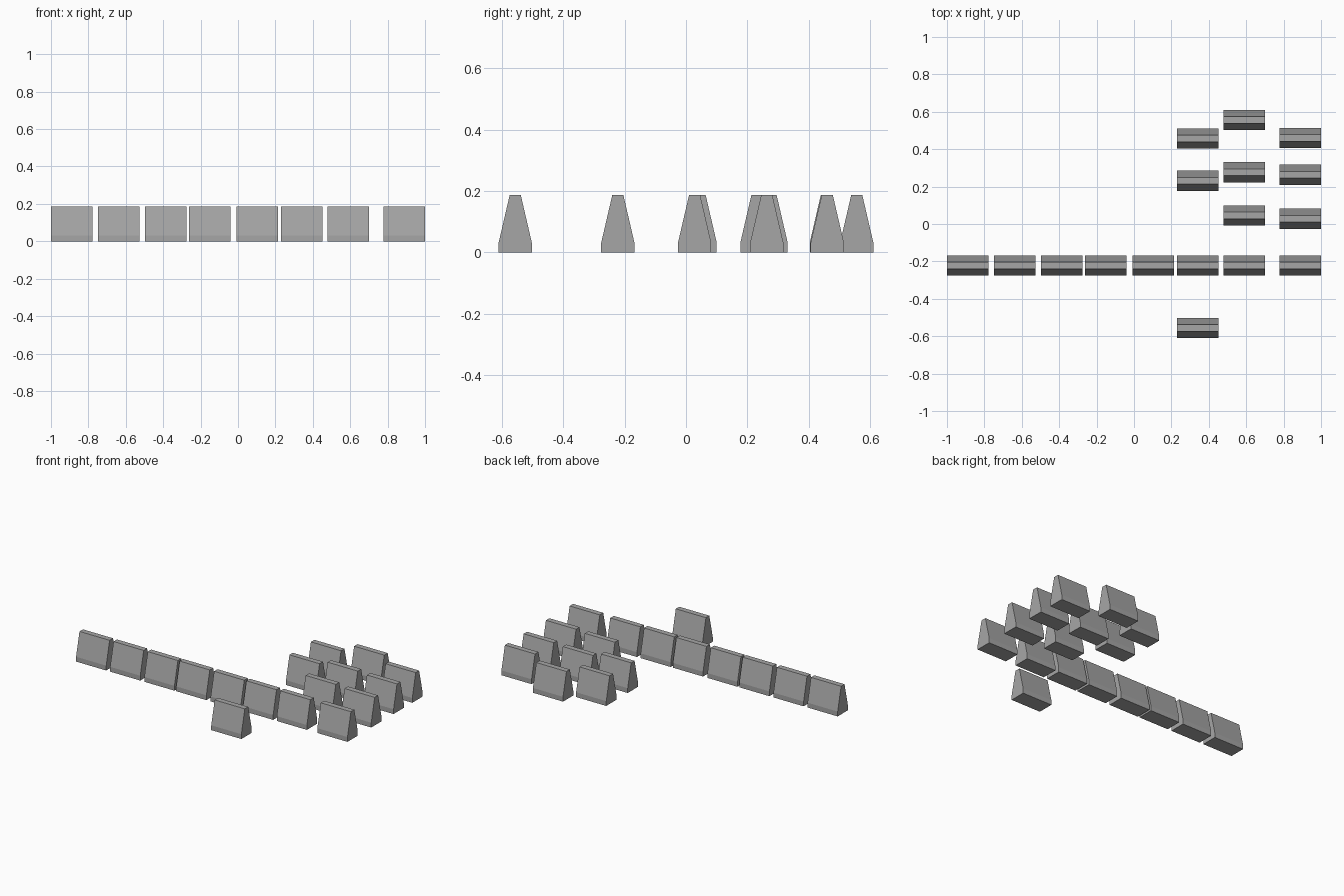
import bpy

cube = bpy.data.objects.get("Cube")
if cube:
    bpy.data.objects.remove(cube, do_unlink=True)

# Concrete colour
concrete = bpy.data.materials.new("concrete_grey")
concrete.use_nodes = True
colour = (0.38, 0.38, 0.38, 1)
concrete.diffuse_color = colour
concrete.node_tree.nodes["Principled BSDF"].inputs["Base Color"].default_value = colour

LENGTH = 0.222
HEIGHT = 0.187

# Barrier mesh: tapered section with a short upright foot, extruded along x
half = [(0.054, 0), (0.054, 0.032), (0.018, HEIGHT)]
section = half + [(-y, z) for y, z in reversed(half)]
n = len(section)
verts = [(x, y, z) for x in (-LENGTH / 2, LENGTH / 2) for y, z in section]
faces = [(i, (i + 1) % n, (i + 1) % n + n, i + n) for i in range(n)]
faces += [tuple(reversed(range(n))), tuple(range(n, 2 * n))]
barrier_mesh = bpy.data.meshes.new("barrier")
barrier_mesh.from_pydata(verts, [], [tuple(reversed(f)) for f in faces[:n]] + faces[n:])
barrier_mesh.materials.append(concrete)
barrier_mesh.update()


def place(name, x, y):
    barrier = bpy.data.objects.new(name, barrier_mesh)
    barrier.location = (x, y, 0)
    bpy.context.collection.objects.link(barrier)


# Long row of barriers
for x in (-0.889, -0.638, -0.386, -0.151, 0.103, 0.341, 0.59, 0.889):
    place("row_barrier", x, -0.222)

# Staggered columns of barriers
columns = {
    0.341: (-0.556, 0.231, 0.457),
    0.59: (0.046, 0.277, 0.556),
    0.889: (0.028, 0.263, 0.46),
}
for x, depths in columns.items():
    for y in depths:
        place("staggered_barrier", x, y)
